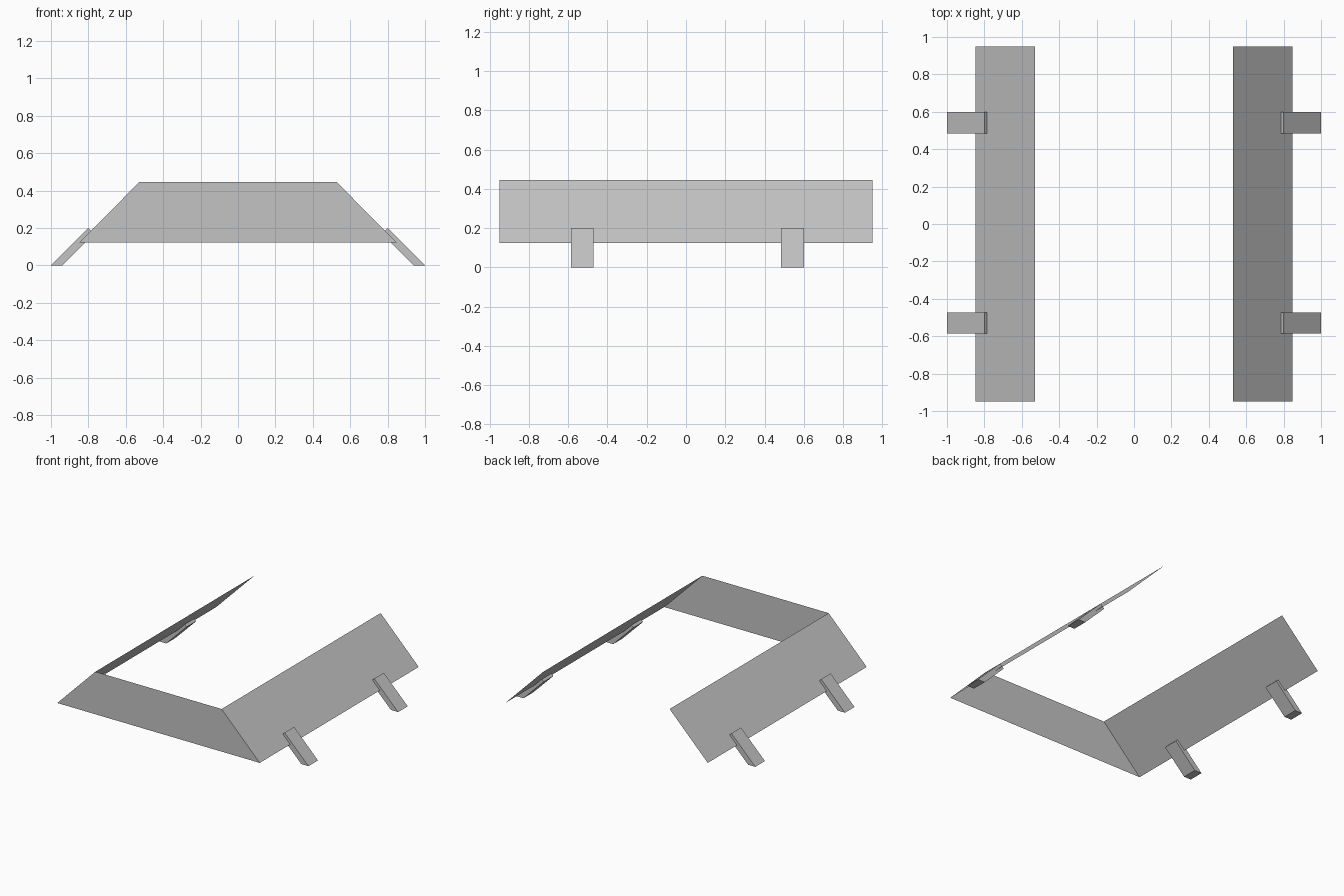
import bpy
import bmesh

cube = bpy.data.objects.get("Cube")
if cube:
    bpy.data.objects.remove(cube, do_unlink=True)

GREY = (0.55, 0.55, 0.55, 1.0)
mat = bpy.data.materials.new("plain grey")
mat.use_nodes = True
mat.diffuse_color = GREY
mat.node_tree.nodes["Principled BSDF"].inputs["Base Color"].default_value = GREY

# Slope profile shared by the sheets: lower and upper corner as (x, z)
LOW, HIGH = (0.847, 0.123), (0.528, 0.445)
END = 0.95


def finish(name, bm):
    bmesh.ops.recalc_face_normals(bm, faces=bm.faces)
    mesh = bpy.data.meshes.new(name)
    bm.to_mesh(mesh)
    bm.free()
    mesh.materials.append(mat)
    obj = bpy.data.objects.new(name, mesh)
    bpy.context.collection.objects.link(obj)
    return obj


def sheet(name, corners):
    bm = bmesh.new()
    bm.faces.new([bm.verts.new(c) for c in corners])
    return finish(name, bm)


def bar(name, profile, side, y0, y1):
    """Extrude an (x, z) profile along y."""
    bm = bmesh.new()
    face = bm.faces.new([bm.verts.new((side * x, y0, z)) for x, z in profile])
    new = bmesh.ops.extrude_face_region(bm, geom=[face])["geom"]
    verts = [v for v in new if isinstance(v, bmesh.types.BMVert)]
    bmesh.ops.translate(bm, verts=verts, vec=(0, y1 - y0, 0))
    return finish(name, bm)


# Upright panel closing the front end
sheet("front_panel", [(-LOW[0], -END, LOW[1]), (LOW[0], -END, LOW[1]),
                      (HIGH[0], -END, HIGH[1]), (-HIGH[0], -END, HIGH[1])])

# Leg section: flat foot, square-cut upper end, straddling the sloping sheet
LEG = [(1.0, 0.0), (0.80, 0.20), (0.77, 0.17), (0.94, 0.0)]

for side, label in ((1, "left"), (-1, "right")):
    # Sloping side panel, outward face up
    corners = [(side * LOW[0], -END, LOW[1]), (side * LOW[0], END, LOW[1]),
               (side * HIGH[0], END, HIGH[1]), (side * HIGH[0], -END, HIGH[1])]
    sheet(label + "_panel", corners if side > 0 else corners[::-1])
    # Two legs under each side panel
    bar(label + "_front_leg", LEG, side, -0.586, -0.472)
    bar(label + "_back_leg", LEG, side, 0.485, 0.60)
